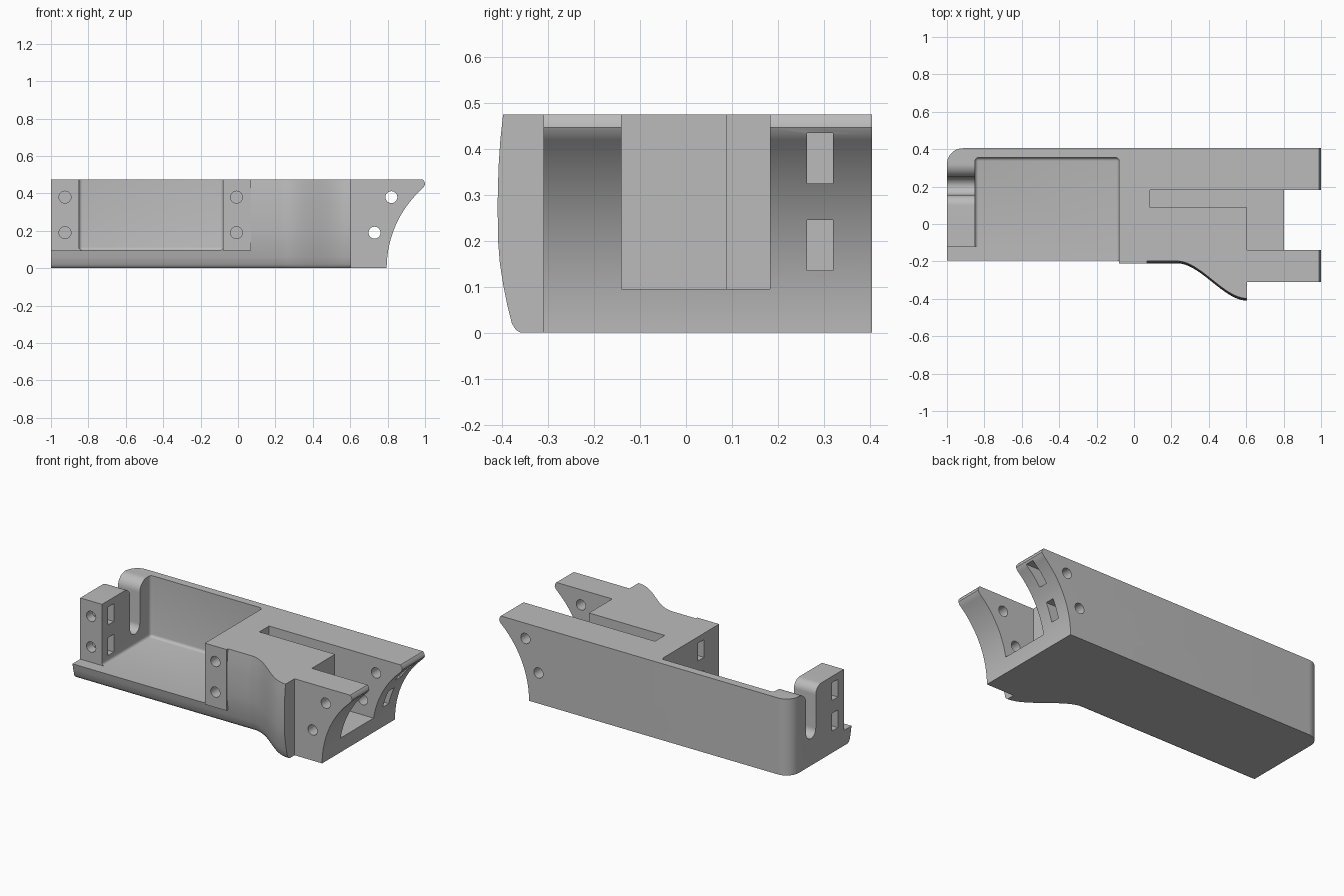
import bpy, bmesh, math

if "Cube" in bpy.data.objects:
    bpy.data.objects.remove(bpy.data.objects["Cube"])

grey = bpy.data.materials.new("plain_grey")
grey.use_nodes = True
COLOR = (0.5, 0.5, 0.5, 1)
grey.diffuse_color = COLOR
grey.node_tree.nodes["Principled BSDF"].inputs["Base Color"].default_value = COLOR

TOP, FLOOR = 0.475, 0.095


def finish(bm, name):
    bmesh.ops.recalc_face_normals(bm, faces=bm.faces)
    mesh = bpy.data.meshes.new(name)
    bm.to_mesh(mesh)
    bm.free()
    mesh.materials.append(grey)
    ob = bpy.data.objects.new(name, mesh)
    bpy.context.collection.objects.link(ob)
    return ob


def loft(name, rings):
    """Solid from a stack of matching closed rings."""
    bm = bmesh.new()
    rows = [[bm.verts.new(p) for p in ring] for ring in rings]
    n = len(rows[0])
    for a, b in zip(rows, rows[1:]):
        for i in range(n):
            j = (i + 1) % n
            bm.faces.new((a[i], a[j], b[j], b[i]))
    bm.faces.new(rows[0])
    bm.faces.new(rows[-1])
    return finish(bm, name)


def box(name, x, y, z, radius=0):
    ring = lambda h: [(x[0], y[0], h), (x[1], y[0], h), (x[1], y[1], h), (x[0], y[1], h)]
    ob = loft(name, [ring(z[0]), ring(z[1])])
    if radius:
        mod = ob.modifiers.new("round", "BEVEL")
        mod.width, mod.segments = radius, 4
    return ob


def along_y(name, profile, y0, y1):
    return loft(name, [[(px, y, pz) for px, pz in profile] for y in (y0, y1)])


def arc(cx, cy, r, start, end, steps=10):
    angles = [math.radians(start + (end - start) * i / steps) for i in range(steps + 1)]
    return [(cx + r * math.cos(a), cy + r * math.sin(a)) for a in angles]


def combine(target, other, operation):
    mod = target.modifiers.new("join", "BOOLEAN")
    mod.operation, mod.object, mod.solver = operation, other, "EXACT"
    bpy.context.view_layer.objects.active = target
    bpy.ops.object.modifier_apply(modifier=mod.name)
    bpy.data.objects.remove(other)


# Scooped end with a rounded tip, shared by the body and the front arm
R = 0.57
sweep_angle = math.degrees(math.asin(0.42 / R))
scoop = arc(0.795 + R, 0, R, 180, 180 - sweep_angle, 24)
scoop += [(0.992, 0.432), (1.0, 0.447), (0.998, 0.462), (0.988, TOP)]

# Main body, with one rounded upright corner
body = along_y("cradle_body", [(-1, 0)] + scoop + [(-1, TOP)], -0.135, 0.405)
bm = bmesh.new()
bm.from_mesh(body.data)
corner = [e for e in bm.edges if all(v.co.x < -0.99 and v.co.y > 0.4 for v in e.verts)]
bmesh.ops.bevel(bm, geom=corner, offset=0.085, segments=10, affect="EDGES", profile=0.5)
bm.to_mesh(body.data)
bm.free()


# Front skin: a flat run that swells into a grip, with a softly curved section
def skin_line(x):
    t = min(max((x - 0.23) / 0.375, 0), 1)
    return -0.21 - 0.2 * t * t * (3 - 2 * t)


xs = [-1, 0.07] + [0.2 + 0.405 * i / 24 for i in range(25)]
section = [(0, 0.05), (0.006, 0.04), (0.02, 0.031), (0.06, 0.021), (0.1, 0.013),
           (0.15, 0.005), (0.2, 0.001), (0.28, 0), (0.36, 0.002), (0.42, 0.006), (TOP, 0.012)]
skin = loft("front_skin", [[(x, skin_line(x) + d, z) for x in xs] + [(0.605, 0, z), (-1, 0, z)]
                           for z, d in section])
combine(body, skin, "UNION")

# Front arm of the scooped end, and the flat pad beside the pocket
arm = along_y("front_arm", [(0.52, 0)] + scoop + [(0.52, TOP)], -0.31, -0.1)
combine(body, arm, "UNION")
combine(body, box("front_pad", (-0.08, 0.07), (-0.211, -0.1), (FLOOR, TOP)), "UNION")

# Pocket open to the front, clearance ahead of the post, and the stepped end slot
cuts = [
    box("pocket_cut", (-0.85, -0.08), (-0.7, 0.355), (FLOOR, 0.7), 0.018),
    box("post_clearance", (-1.2, -0.83), (-0.7, -0.12), (FLOOR, 0.7)),
    box("narrow_slot", (0.085, 0.7), (0.088, 0.183), (FLOOR, 0.7)),
    box("wide_slot", (0.605, 1.2), (-0.14, 0.183), (FLOOR, 0.7)),
]

# Round-bottomed notch with flared lips through the end wall
notch = [(0.10, 0.6)] + arc(0.10, TOP - 0.055, 0.055, 90, 0)
notch += arc(0.2025, 0.215, 0.0475, 180, 360, 16)
notch += arc(0.32, TOP - 0.07, 0.07, 180, 90) + [(0.32, 0.6)]
cuts.append(loft("wall_notch", [[(x, y, z) for y, z in notch] for x in (-1.2, -0.83)]))

# Screw holes and the nut slots that cross them
HIGH, LOW = 0.38, 0.19
for cx, z, y0, y1 in [(-0.925, HIGH, -0.4, 0.05), (-0.925, LOW, -0.4, 0.05),
                      (-0.008, HIGH, -0.4, 0.05), (-0.008, LOW, -0.4, 0.05),
                      (0.82, HIGH, -0.6, 0.6), (0.73, LOW, -0.6, 0.6)]:
    cuts.append(along_y("screw_hole", arc(cx, z, 0.032, 0, 345, 23), y0, y1))
for x0, x1, y0 in [(-1.2, -0.8, -0.062), (-0.2, 0.05, -0.062)]:
    for z in (HIGH, LOW):
        cuts.append(box("nut_slot", (x0, x1), (y0, y0 + 0.057), (z - 0.055, z + 0.055)))
for x0, z in [(0.765, HIGH), (0.675, LOW)]:
    cuts.append(box("nut_slot", (x0, 1.2), (0.263, 0.32), (z - 0.055, z + 0.055)))
for cutter in cuts:
    combine(body, cutter, "DIFFERENCE")

# Smooth curves, crisp edges
bpy.ops.object.select_all(action="DESELECT")
body.select_set(True)
bpy.context.view_layer.objects.active = body
bpy.ops.object.shade_smooth_by_angle(angle=math.radians(30))
